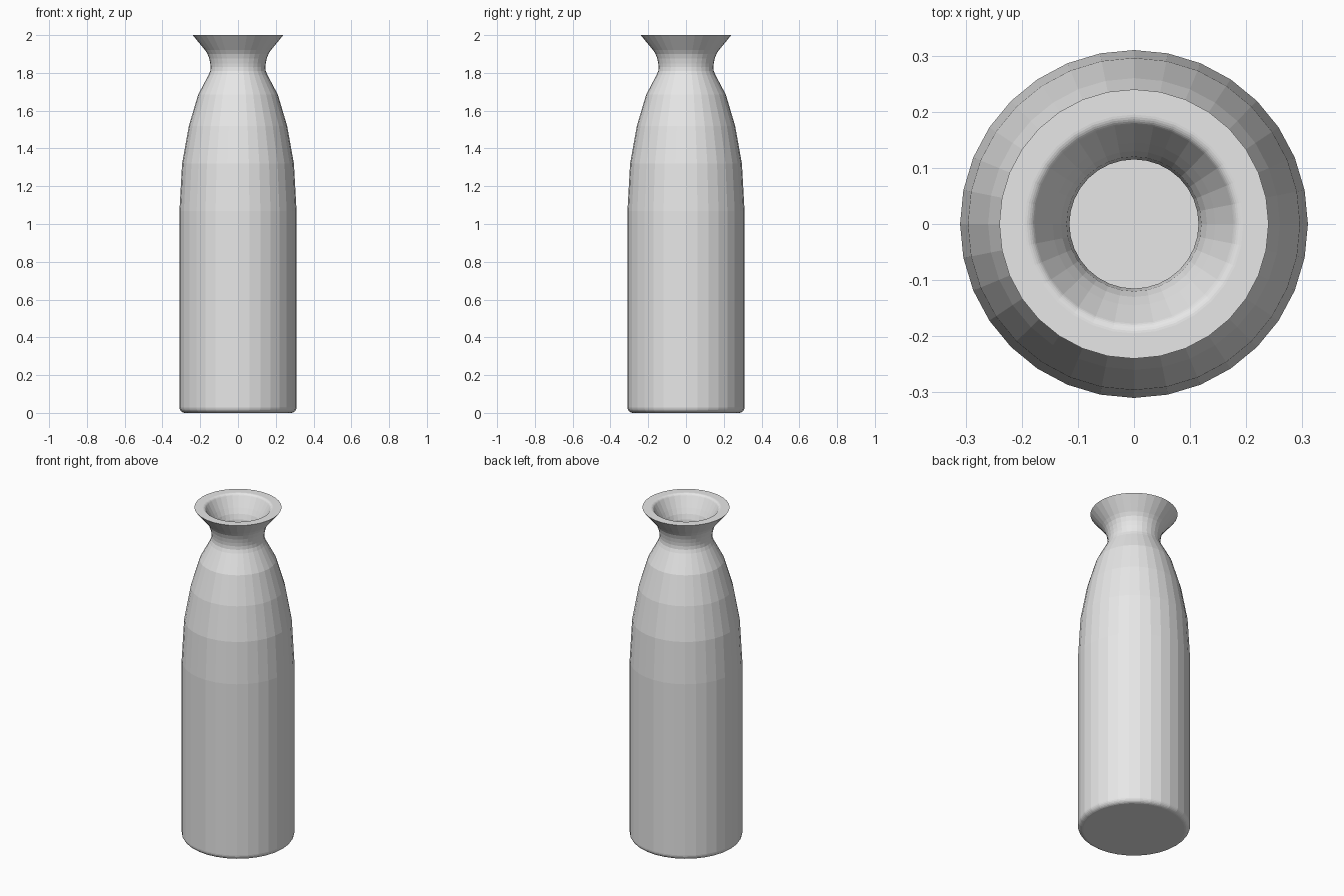
import bpy
import bmesh
from math import sin, cos, pi, radians
from mathutils import Matrix

cube = bpy.data.objects.get("Cube")
if cube:
    bpy.data.objects.remove(cube, do_unlink=True)

# One plain grey ceramic colour
grey = bpy.data.materials.new("grey_ceramic")
grey.use_nodes = True
colour = (0.8, 0.8, 0.8, 1)
grey.diffuse_color = colour
grey.node_tree.nodes["Principled BSDF"].inputs["Base Color"].default_value = colour

SIDES = 32


def arc(r, z, radius, start, end, steps):
    """Points (radius, height) along an arc in the profile plane."""
    angles = [radians(start + (end - start) * i / steps) for i in range(steps + 1)]
    return [(r + radius * cos(a), z + radius * sin(a)) for a in angles]


# Outer wall: rounded foot, straight body, faceted shoulder, flared neck
foot = arc(0.28, 0.03, 0.03, -90, 0, 6)
shoulder = [(0.31, 1.07), (0.296, 1.32), (0.26, 1.52), (0.211, 1.685), (0.155, 1.79)]
neck = [(0.147, 1.81), (0.145, 1.83), (0.147, 1.85), (0.152, 1.875),
        (0.161, 1.9), (0.174, 1.92)]
# Flat lip with a softened inner edge, then the hollow inside
lip = [(0.24, 2.0)] + arc(0.195, 1.98, 0.02, 90, 150, 5)
throat = [(0.145, 1.93), (0.13, 1.9), (0.12, 1.87), (0.115, 1.83), (0.12, 1.79)]
cavity = [(0.18, 1.68), (0.23, 1.51), (0.265, 1.31), (0.28, 1.07), (0.28, 0.06),
          (0.25, 0.03)]
profile = foot + shoulder + neck + lip + throat + cavity

# Spin the profile into a closed vessel
bm = bmesh.new()
rings = []
for r, z in profile:
    ring = bmesh.ops.create_circle(bm, segments=SIDES, radius=r,
                                   matrix=Matrix.Translation((0, 0, z)))
    rings.append(ring["verts"])
for low, high in zip(rings, rings[1:]):
    for i in range(SIDES):
        j = (i + 1) % SIDES
        bm.faces.new((low[i], low[j], high[j], high[i]))
bm.faces.new(rings[0])
bm.faces.new(rings[-1])
bmesh.ops.recalc_face_normals(bm, faces=bm.faces)

mesh = bpy.data.meshes.new("bottle")
bm.to_mesh(mesh)
bm.free()
mesh.materials.append(grey)
bottle = bpy.data.objects.new("bottle", mesh)
bpy.context.collection.objects.link(bottle)
